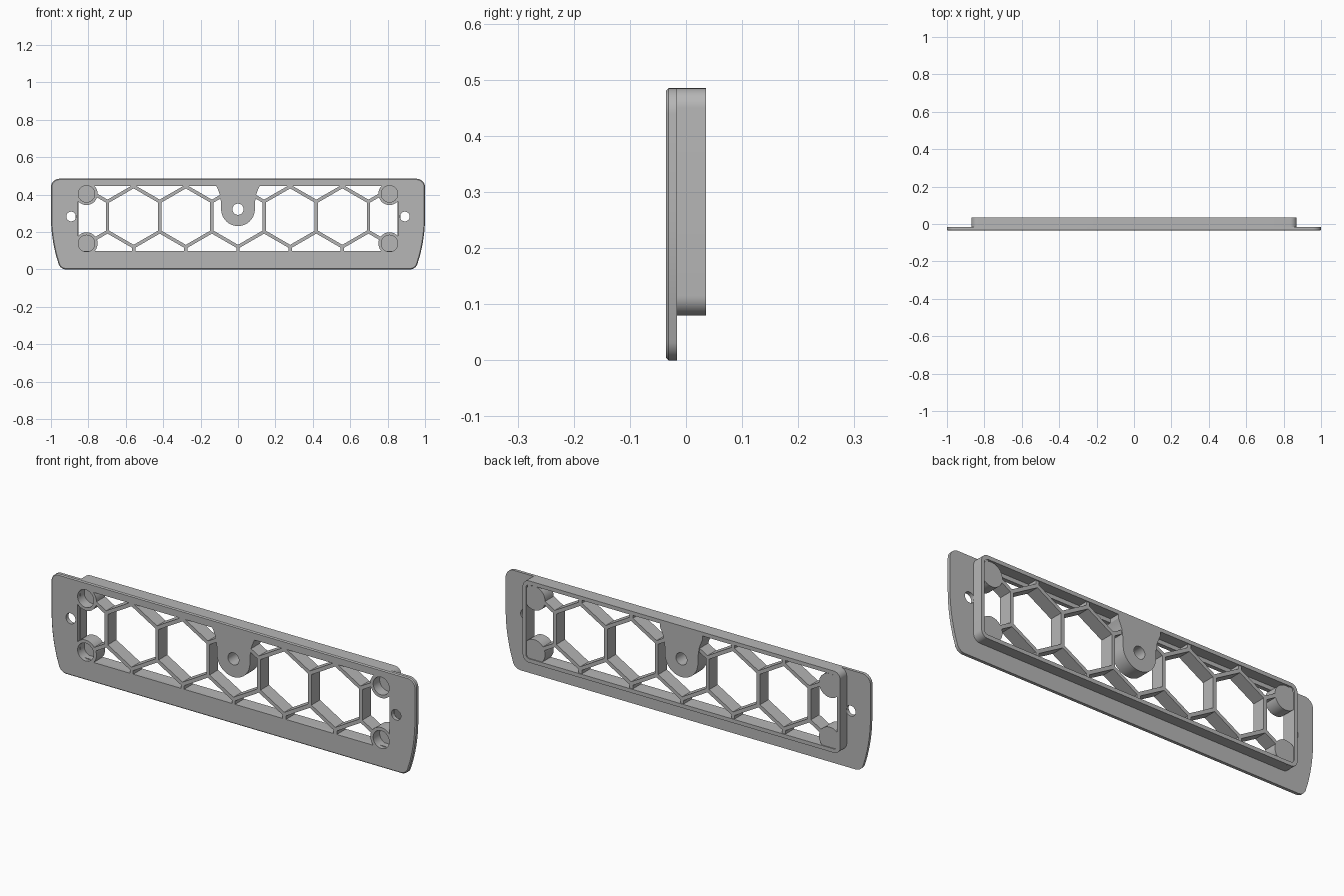
import bpy, bmesh
from math import sin, cos, pi, radians, sqrt

cube = bpy.data.objects.get("Cube")
if cube:
    bpy.data.objects.remove(cube, do_unlink=True)

GREY = (0.47, 0.47, 0.47, 1)
grey = bpy.data.materials.new("plain_grey")
grey.use_nodes = True
grey.diffuse_color = GREY
grey.node_tree.nodes["Principled BSDF"].inputs["Base Color"].default_value = GREY

FRONT, STEP, BACK = -0.036, -0.016, 0.036
INNER_BACK = 0.031
MID_Z = 0.2825


def arc(cx, cz, r, a0, a1, n=10):
    angles = [radians(a0 + (a1 - a0) * i / n) for i in range(n + 1)]
    return [(cx + r * cos(a), cz + r * sin(a)) for a in angles]


def circle(cx, cz, r, n=40):
    return arc(cx, cz, r, 0, 360, n)[:-1]


def rounded_box(hx, z0, z1, r):
    return (arc(hx - r, z1 - r, r, 0, 90) + arc(r - hx, z1 - r, r, 90, 180)
            + arc(r - hx, z0 + r, r, 180, 270) + arc(hx - r, z0 + r, r, 270, 360))


def prisms(name, outlines, y0, y1, chamfer=0):
    """Extrude (x, z) outlines from y0 to y1 as one object."""
    bm = bmesh.new()
    fronts = []
    for pts in outlines:
        a = [bm.verts.new((x, y0, z)) for x, z in pts]
        b = [bm.verts.new((x, y1, z)) for x, z in pts]
        fronts.append(bm.faces.new(a))
        bm.faces.new(b[::-1])
        for i in range(len(pts)):
            j = (i + 1) % len(pts)
            bm.faces.new((a[j], a[i], b[i], b[j]))
    bmesh.ops.recalc_face_normals(bm, faces=bm.faces)
    if chamfer:
        edges = [e for f in fronts for e in f.edges]
        bmesh.ops.bevel(bm, geom=edges, offset=chamfer, segments=1, affect='EDGES')
    mesh = bpy.data.meshes.new(name)
    bm.to_mesh(mesh)
    bm.free()
    mesh.materials.append(grey)
    ob = bpy.data.objects.new(name, mesh)
    bpy.context.collection.objects.link(ob)
    return ob


def activate(ob):
    bpy.ops.object.select_all(action='DESELECT')
    ob.select_set(True)
    bpy.context.view_layer.objects.active = ob


def cut(ob, cutter):
    activate(ob)
    mod = ob.modifiers.new("cut", 'BOOLEAN')
    mod.operation = 'DIFFERENCE'
    mod.solver = 'EXACT'
    mod.object = cutter
    bpy.ops.object.modifier_apply(modifier=mod.name)


# Face plate with tapered sides
half = arc(0.918, 0.044, 0.044, -90, -10)
half += [(1 - 0.04 * ((0.28 - z) / 0.25) ** 2, z) for z in (0.07, 0.11, 0.15, 0.19, 0.23, 0.28)]
half += arc(0.955, 0.44, 0.045, 0, 90)
outline = half + [(-x, z) for x, z in reversed(half)]
plate = prisms("face_plate", [outline], FRONT, STEP, 0.005)

# Rear rim
rim = prisms("rear_rim", [rounded_box(0.87, 0.08, 0.485, 0.035)], STEP, BACK)

# Honeycomb lattice
PITCH, WALL = 0.279, 0.018
SIDE = PITCH / sqrt(3)
cell_r = (PITCH - WALL) / sqrt(3)
lattice = prisms("honeycomb_lattice", [rounded_box(0.86, 0.09, 0.475, 0.03)], FRONT, INNER_BACK)
cells = []
for row in (-1, 0, 1):
    for col in range(-4, 5):
        cx = (col + (0.5 if row else 0)) * PITCH
        cells.append(arc(cx, MID_Z + row * 1.5 * SIDE, cell_r, 30, 330, 5))

# Centre hub with flared top
flank = arc(0, 0.322, 0.09, -90, 0, 16) + [(0.091, 0.36), (0.097, 0.4), (0.108, 0.43), (0.116, 0.446)]
flank.append((0.116, 0.475))
hub = prisms("centre_hub", [flank + [(-x, z) for x, z in reversed(flank[1:])]], FRONT, BACK)

# Corner bosses with blind pockets
corners = [(sx * 0.81, z) for sx in (-1, 1) for z in (0.139, 0.404)]
bosses = prisms("corner_bosses", [circle(x, z, 0.0595) for x, z in corners], FRONT, INNER_BACK)

# Cutters
FAR = 0.2
plate_opening = prisms("plate_opening", [rounded_box(0.855, 0.099, 0.446, 0.01)], -FAR, FAR)
rim_opening = prisms("rim_opening", [rounded_box(0.853, 0.099, 0.466, 0.02)], -FAR, FAR)
cell_cutter = prisms("cell_cutter", cells, -FAR, FAR)
screw_cutter = prisms("screw_cutter", [circle(s * 0.892, 0.283, 0.026) for s in (-1, 1)], -FAR, FAR)
hub_cutter = prisms("hub_cutter", [circle(0, 0.322, 0.03)], -FAR, FAR)
pocket_cutter = prisms("pocket_cutter", [circle(x, z, 0.044) for x, z in corners], -FAR, 0.015)

jobs = [(plate, (plate_opening, screw_cutter, pocket_cutter)), (rim, (rim_opening,)),
        (lattice, (cell_cutter, pocket_cutter)), (hub, (hub_cutter,)), (bosses, (pocket_cutter,))]
for ob, cutters in jobs:
    for cutter in cutters:
        cut(ob, cutter)
    activate(ob)
    bpy.ops.object.shade_smooth_by_angle(angle=radians(25))

for cutter in (plate_opening, rim_opening, cell_cutter, screw_cutter, hub_cutter, pocket_cutter):
    bpy.data.objects.remove(cutter, do_unlink=True)
